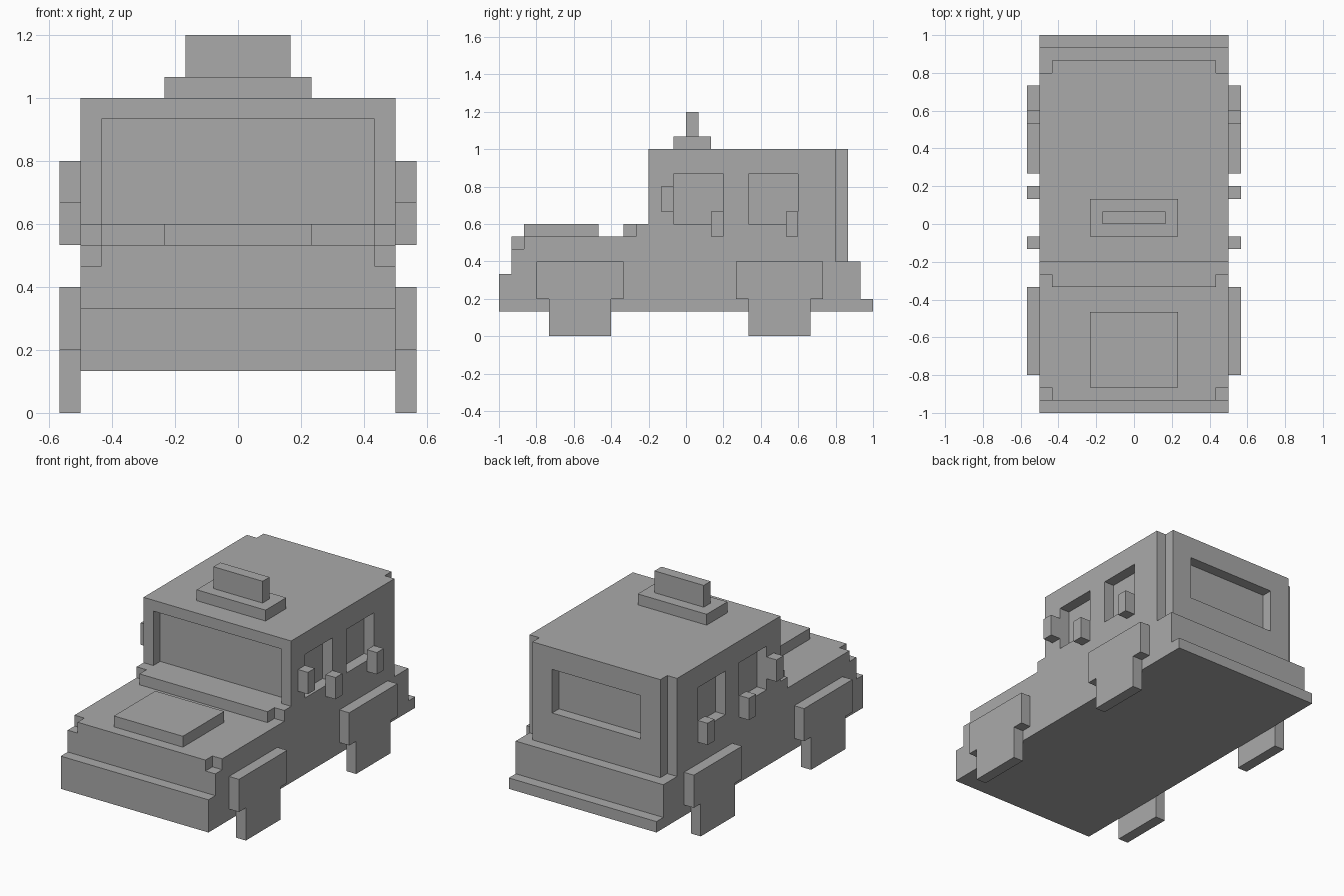
import bpy, bmesh

if "Cube" in bpy.data.objects:
    bpy.data.objects.remove(bpy.data.objects["Cube"])

U = 1 / 15  # one block of the model's grid

paint = bpy.data.materials.new("plain grey")
paint.diffuse_color = (0.4, 0.4, 0.4, 1)
paint.use_nodes = True
paint.node_tree.nodes["Principled BSDF"].inputs["Base Color"].default_value = paint.diffuse_color


def finish(name, bm):
    bmesh.ops.scale(bm, vec=(U, U, U), verts=bm.verts)
    bmesh.ops.recalc_face_normals(bm, faces=bm.faces)
    me = bpy.data.meshes.new(name)
    bm.to_mesh(me)
    bm.free()
    me.materials.append(paint)
    ob = bpy.data.objects.new(name, me)
    bpy.context.collection.objects.link(ob)
    return ob


def boxes(name, spans):
    """Boxes given as (x0, x1, y0, y1, z0, z1) in blocks."""
    bm = bmesh.new()
    for x0, x1, y0, y1, z0, z1 in spans:
        vs = bmesh.ops.create_cube(bm, size=1)["verts"]
        for v in vs:
            v.co.x = x1 if v.co.x > 0 else x0
            v.co.y = y1 if v.co.y > 0 else y0
            v.co.z = z1 if v.co.z > 0 else z0
    return finish(name, bm)


def both(spans):
    """Add the mirrored copy of each box on the other side."""
    return spans + [(-s[1], -s[0], *s[2:]) for s in spans]


# Body: side profile (y, z) extruded across the width
profile = [(-15, 2), (15, 2), (15, 3), (14, 3), (14, 6), (13, 6), (13, 15),
           (-3, 15), (-3, 9), (-5, 9), (-5, 8), (-14, 8), (-14, 5), (-15, 5)]
bm = bmesh.new()
face = bm.faces.new([bm.verts.new((-7.5, y, z)) for y, z in profile])
ext = bmesh.ops.extrude_face_region(bm, geom=[face])["geom"]
bmesh.ops.translate(bm, vec=(15, 0, 0),
                    verts=[g for g in ext if isinstance(g, bmesh.types.BMVert)])
body = finish("body", bm)

# Recessed windows and notched corners
cuts = both([
    (6.5, 9, -1, 3, 9, 13),       # front side window
    (6.5, 9, 5, 9, 9, 13),        # rear side window
    (6.5, 9, 12, 13.5, 6, 16),    # rear cabin corner
    (6.5, 9, -14.5, -13, 7, 8.5),  # bonnet corner
    (6.5, 9, -5.5, -4, 8, 9.5),   # sill corner
])
cuts += [(-6.5, 6.5, -4, -2, 9, 14),      # windscreen
         (-4.5, 4.5, 12, 14, 9, 13)]      # rear window
cutter = boxes("recess_cutter", cuts)
cutter.hide_render = True
cutter.hide_viewport = True
cutter.display_type = 'WIRE'
mod = body.modifiers.new("recesses", 'BOOLEAN')
mod.operation = 'DIFFERENCE'
mod.solver = 'EXACT'
mod.object = cutter

# Bonnet panel and roof light
boxes("bonnet_panel", [(-3.5, 3.5, -13, -7, 8, 9)])
boxes("roof_light_base", [(-3.5, 3.5, -1, 2, 15, 16)])
boxes("roof_light", [(-2.5, 2.5, 0, 1, 16, 18)])

# Wheels with their arches
for label, y in (("front", -8.5), ("rear", 7.5)):
    boxes(label + "_wheel_arches", both([(7.5, 8.5, y - 3.5, y + 3.5, 3, 6)]))
    boxes(label + "_wheels", both([(7.5, 8.5, y - 2.5, y + 2.5, 0, 3)]))

# Mirrors and door handles
boxes("mirrors", both([(7.5, 8.5, -2, -1, 10, 12)]))
boxes("front_door_handles", both([(7.5, 8.5, 2, 3, 8, 10)]))
boxes("rear_door_handles", both([(7.5, 8.5, 8, 9, 8, 10)]))
